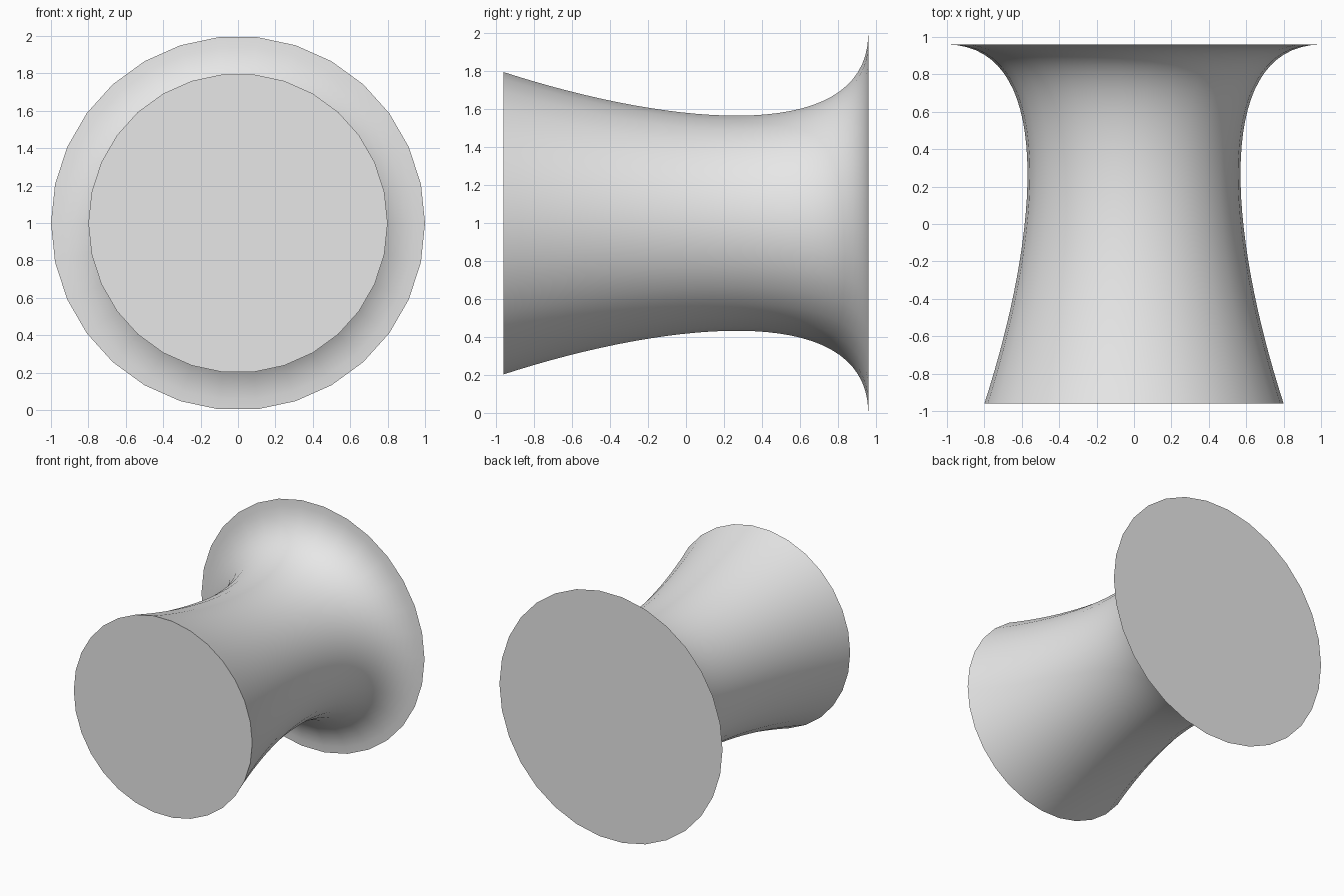
import bpy
import bmesh
from math import cos, sin, tau, radians
from mathutils import Vector
from mathutils.geometry import interpolate_bezier

SIDES = 30
RINGS = 32

cube = bpy.data.objects.get("Cube")
if cube:
    bpy.data.objects.remove(cube, do_unlink=True)

# Plain grey material
grey = bpy.data.materials.new("light_grey")
grey.use_nodes = True
colour = (0.8, 0.8, 0.8, 1)
grey.diffuse_color = colour
grey.node_tree.nodes["Principled BSDF"].inputs["Base Color"].default_value = colour

# Waisted profile as (y, radius), narrow front to flared back rim
profile = interpolate_bezier(Vector((-0.96, 0.8)), Vector((-0.1, 0.52)),
                             Vector((0.95, 0.4)), Vector((0.96, 1.0)), RINGS)

# The rim has a flat at top and bottom, so the axis sits at its lowest vertex height
axis_z = cos(tau / SIDES / 4)

# Rings along y, joined by quads
bm = bmesh.new()
rings = []
for y, radius in (p[:2] for p in profile):
    rings.append([bm.verts.new((radius * cos(tau * i / SIDES), y,
                                axis_z * 1 + radius * sin(tau * i / SIDES)))
                  for i in range(SIDES)])
for a, b in zip(rings, rings[1:]):
    for i in range(SIDES):
        j = (i + 1) % SIDES
        bm.faces.new((a[i], a[j], b[j], b[i]))

# Flat end discs
bm.faces.new(rings[0])
bm.faces.new(rings[-1])
bmesh.ops.recalc_face_normals(bm, faces=bm.faces)

mesh = bpy.data.meshes.new("flared_spool")
bm.to_mesh(mesh)
bm.free()
mesh.materials.append(grey)
spool = bpy.data.objects.new("flared_spool", mesh)
bpy.context.collection.objects.link(spool)

# Smooth sides, sharp disc edges
bpy.ops.object.select_all(action="DESELECT")
spool.select_set(True)
bpy.context.view_layer.objects.active = spool
bpy.ops.object.shade_smooth_by_angle(angle=radians(30))
